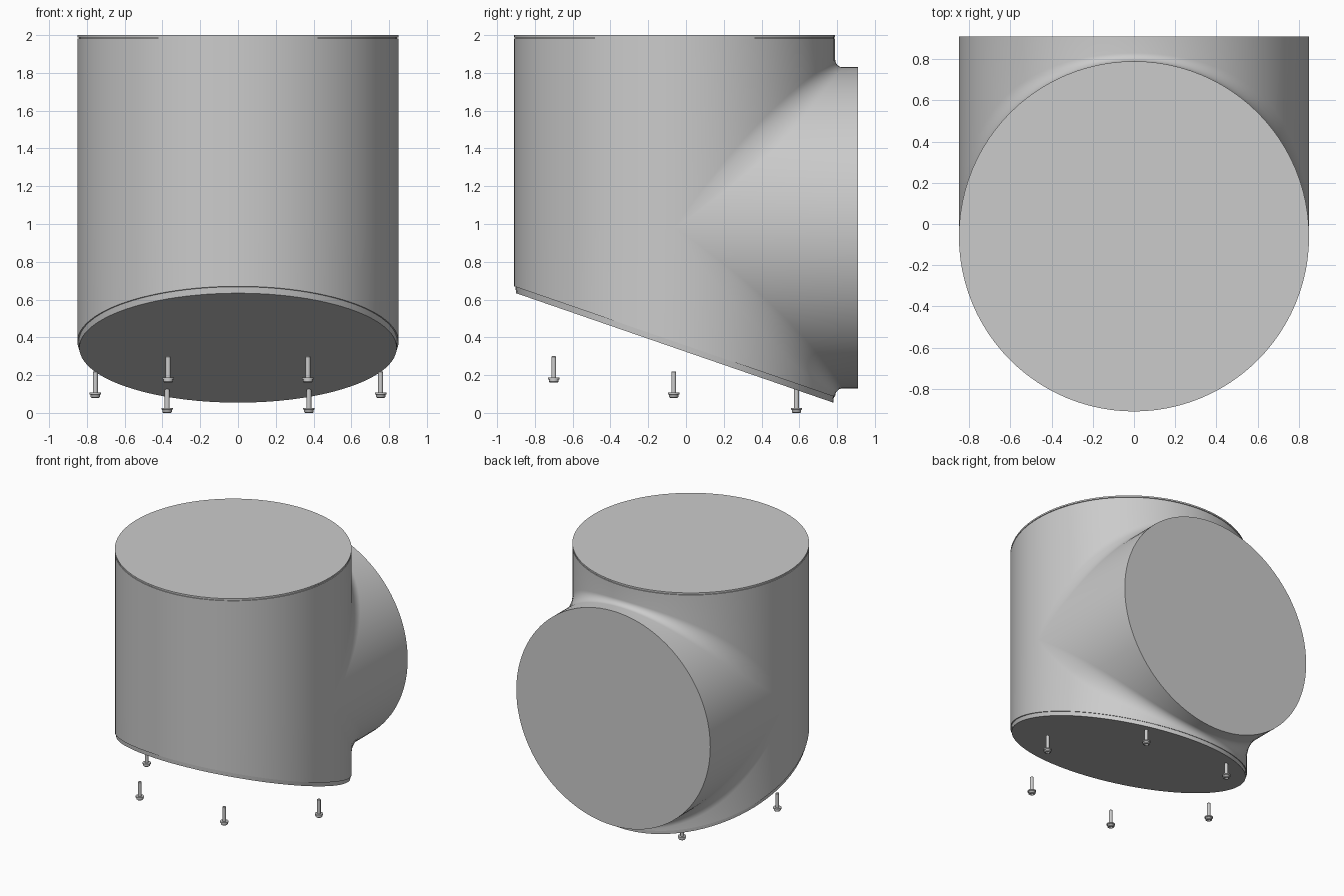
import bpy, bmesh
from math import sin, cos, pi, radians

if "Cube" in bpy.data.objects:
    bpy.data.objects.remove(bpy.data.objects["Cube"])

R, YC, ZC = 0.85, -0.06, 0.98        # pipe radius, upright axis y, branch axis z
BRANCH_Y, BODY_TOP = 0.91, 1.983
N, ARC = 96, 10


def seam_z(y):
    # slanted plane that cuts the bottom of the body
    return 0.377 - 0.345 * (y - YC)


def finish(name, bm):
    bmesh.ops.remove_doubles(bm, verts=bm.verts, dist=1e-5)
    bmesh.ops.dissolve_degenerate(bm, edges=bm.edges, dist=1e-6)
    bmesh.ops.holes_fill(bm, edges=[e for e in bm.edges if e.is_boundary], sides=0)
    bmesh.ops.recalc_face_normals(bm, faces=bm.faces)
    mesh = bpy.data.meshes.new(name)
    bm.to_mesh(mesh)
    bm.free()
    ob = bpy.data.objects.new(name, mesh)
    bpy.context.collection.objects.link(ob)
    bpy.ops.object.select_all(action='DESELECT')
    ob.select_set(True)
    bpy.context.view_layer.objects.active = ob
    bpy.ops.object.shade_smooth_by_angle(angle=radians(30))
    return ob


def skin(bm, rows, closed=False):
    # bridge neighbouring rows of points with quads
    vs = [[bm.verts.new(p) for p in row] for row in rows]
    pairs = list(zip(vs, vs[1:])) + ([(vs[-1], vs[0])] if closed else [])
    for a, b in pairs:
        for i in range(len(a) - 1):
            bm.faces.new((a[i], a[i + 1], b[i + 1], b[i]))


def branch_row(phi, side):
    # one x-slice: upright wall, fillet, then out along the branch
    c = max(cos(phi), 0.0)
    x, y, z = R * sin(phi), YC + R * c, ZC + side * R * c
    r = 0.04 * c + 0.35 * c * (1 - c)
    row = [(x, y, BODY_TOP if side > 0 else seam_z(y))]
    for i in range(ARC + 1):
        t = pi / 2 * i / ARC
        row.append((x, y + r * (1 - cos(t)), z + side * r * (1 - sin(t))))
    row.append((x, BRANCH_Y, z))
    return row


# body: upright pipe with a filleted branch at the back
bm = bmesh.new()
half = [-pi / 2 + pi * i / (N // 2) for i in range(N // 2 + 1)]
for side in (1, -1):
    skin(bm, [branch_row(p, side) for p in half])
front = []
for p in half:
    x, y = R * sin(p), YC - R * max(cos(p), 0.0)
    front.append([(x, y, BODY_TOP), (x, y, ZC), (x, y, seam_z(y))])
skin(bm, front)
finish("pipe_body", bm)


def disc(name, rings):
    # rings: (radius, height function of y)
    bm = bmesh.new()
    rows = []
    for i in range(N):
        a = 2 * pi * i / N
        rows.append([(r * sin(a), YC + r * cos(a), h(YC + r * cos(a))) for r, h in rings])
    skin(bm, rows, True)
    return finish(name, bm)


# top lid with a fine groove below it
disc("top_lid", [(0.843, lambda y: BODY_TOP - 0.002), (0.843, lambda y: 1.988),
                 (R, lambda y: 1.988), (R, lambda y: 2.0)])

# slanted bottom cover
disc("bottom_cover", [(0.843, lambda y: seam_z(y) + 0.002), (0.84, lambda y: seam_z(y) - 0.033)])


def screw(name, x, y, z):
    # lathed screw, head down, with a hexagonal recess
    profile = [(0.014, 0.014), (0.014, 0), (0.020, 0), (0.025, 0.005), (0.025, 0.016),
               (0.030, 0.018), (0.030, 0.027), (0.013, 0.027), (0.013, 0.137), (0.010, 0.14)]
    bm = bmesh.new()
    n = 24
    rows = []
    for i in range(n):
        a = 2 * pi * i / n
        row = []
        for k, (r, h) in enumerate(profile):
            if k < 2:
                r *= cos(pi / 6) / cos(a % (pi / 3) - pi / 6)
            row.append((x + r * cos(a), y + r * sin(a), z + h))
        rows.append(row)
    skin(bm, rows, True)
    finish(name, bm)


# three mirrored pairs of screws hanging under the cover
for label, x, y, z in (("front", 0.37, -0.70, 0.16), ("middle", 0.755, -0.065, 0.08),
                       ("back", 0.375, 0.585, 0.0)):
    for s, hand in ((1, "right"), (-1, "left")):
        screw(f"screw_{label}_{hand}", s * x, y, z)
